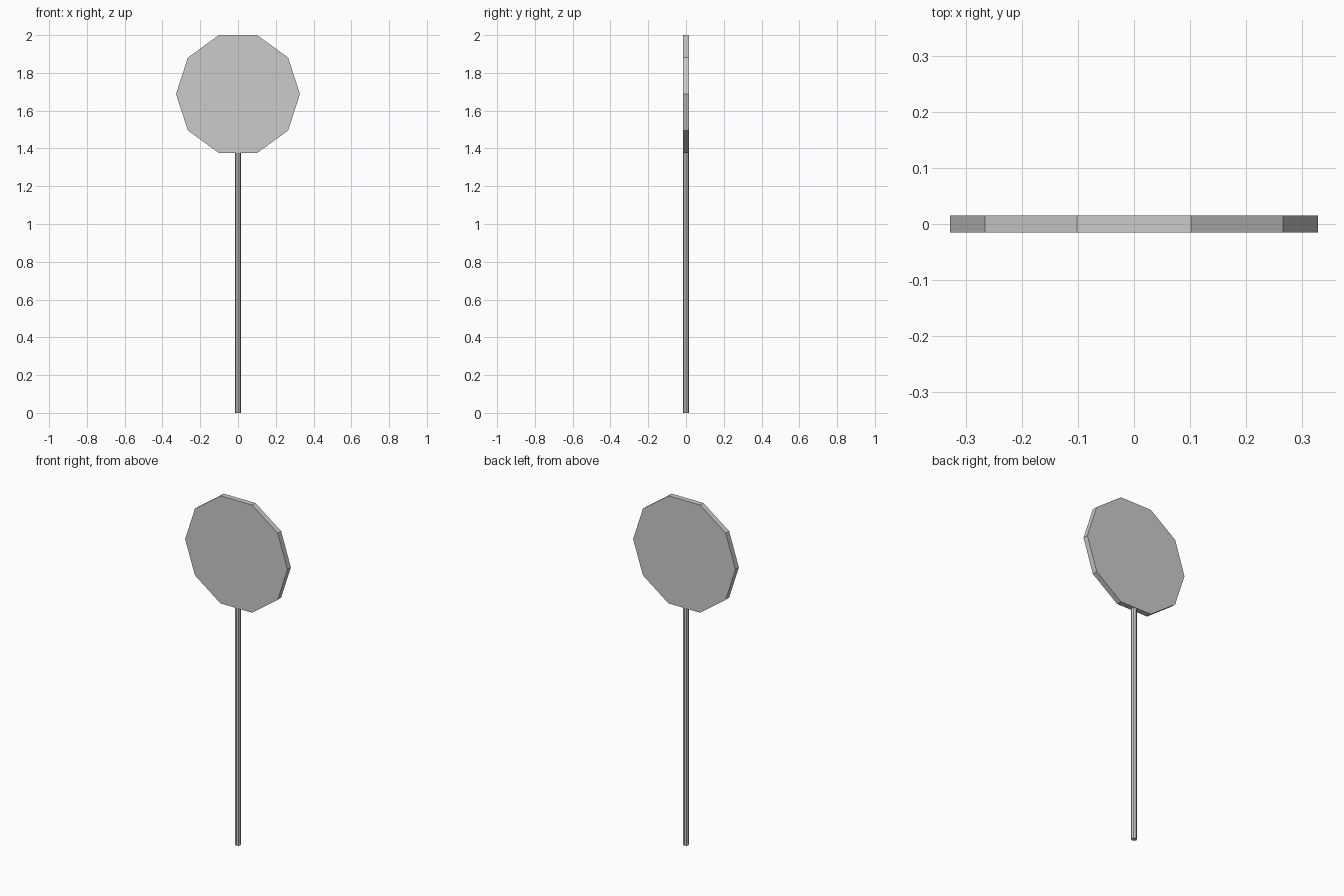
import bpy
import math

cube = bpy.data.objects.get("Cube")
if cube:
    bpy.data.objects.remove(cube, do_unlink=True)

THICKNESS = 0.031
RADIUS = 0.328
HALF_HEIGHT = RADIUS * math.cos(math.pi / 10)
CENTRE = 2 - HALF_HEIGHT

# Single plain grey
grey = bpy.data.materials.new("plain_grey")
grey.use_nodes = True
colour = (0.6, 0.6, 0.6, 1)
grey.diffuse_color = colour
grey.node_tree.nodes["Principled BSDF"].inputs["Base Color"].default_value = colour


def prism(name, sides, radius, depth, z, rotation=(0, 0, 0)):
    bpy.ops.mesh.primitive_cylinder_add(
        vertices=sides, radius=radius, depth=depth, location=(0, 0, z), rotation=rotation)
    obj = bpy.context.object
    obj.name = name
    bpy.ops.object.transform_apply(location=False, rotation=True, scale=True)
    obj.data.materials.append(grey)
    return obj


# Ten-sided sign plate, flat edge on top, corners pointing sideways
prism("sign_plate", 10, RADIUS, THICKNESS, CENTRE, (math.pi / 2, math.pi / 2, 0))

# Thin post reaching the bottom edge of the plate
post_height = CENTRE - HALF_HEIGHT
prism("post", 8, THICKNESS / 2, post_height, post_height / 2)
